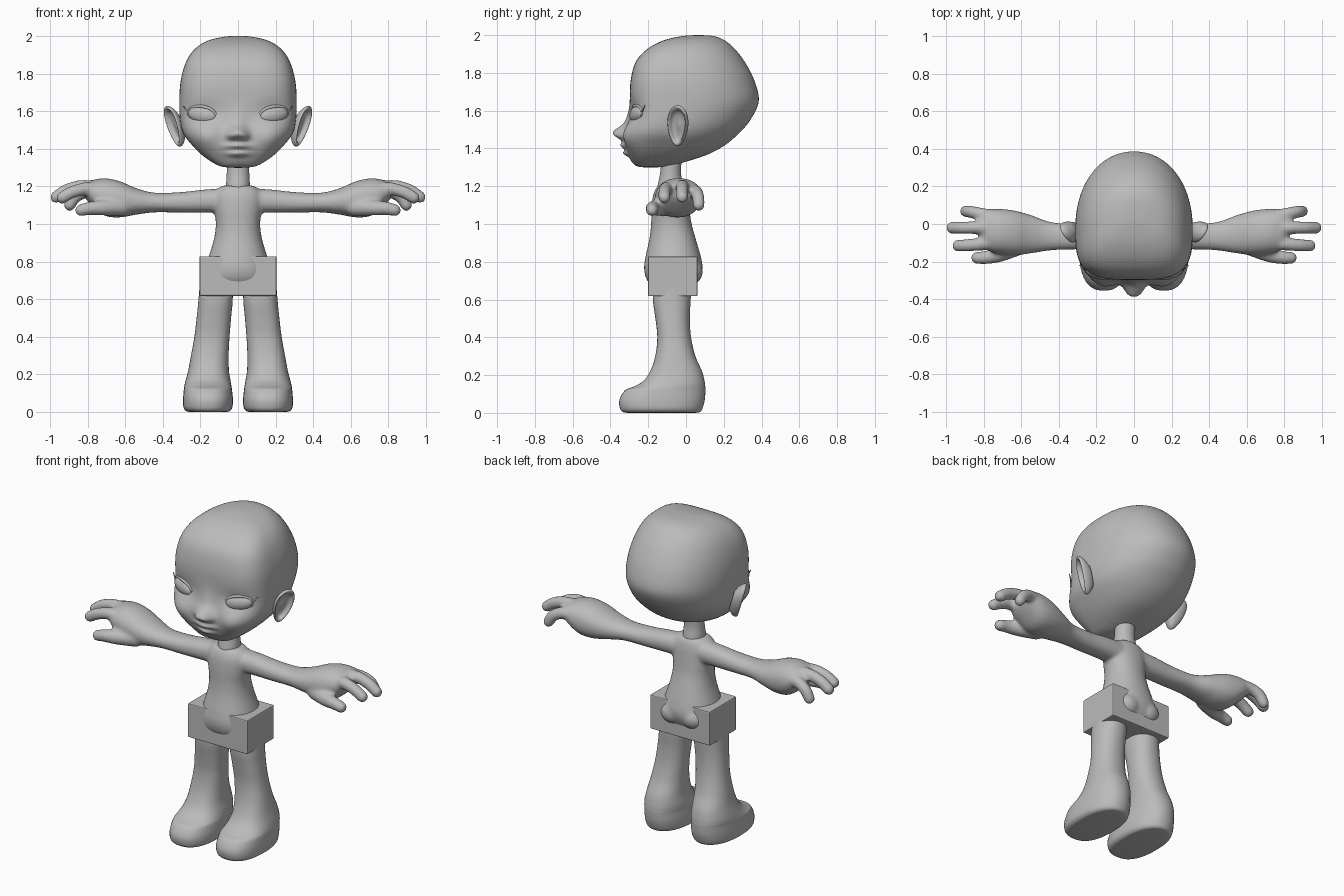
import bpy, bmesh, math
from mathutils import Vector, Matrix

cube = bpy.data.objects.get("Cube")
if cube:
    bpy.data.objects.remove(cube, do_unlink=True)

grey = bpy.data.materials.new("plain_grey")
grey.use_nodes = True
grey.diffuse_color = (0.5, 0.5, 0.5, 1)
grey.node_tree.nodes["Principled BSDF"].inputs["Base Color"].default_value = (0.5, 0.5, 0.5, 1)


def spline(points, steps):
    """Smooth path through points of any dimension."""
    pts = [Vector(p) for p in points]
    pts = [pts[0] * 2 - pts[1]] + pts + [pts[-1] * 2 - pts[-2]]
    out = []
    for a, b, c, d in zip(pts, pts[1:], pts[2:], pts[3:]):
        for i in range(steps):
            t = i / steps
            out.append((b * 2 + (c - a) * t + (a * 2 - b * 5 + c * 4 - d) * t ** 2
                        + (b * 3 - a - c * 3 + d) * t ** 3) / 2)
    return out + [pts[-2]]


def skin(bm, rings):
    """Join rings of points into a closed tube."""
    rows = [[bm.verts.new(p) for p in ring] for ring in rings]
    n = len(rows[0])
    for a, b in zip(rows, rows[1:]):
        for i in range(n):
            j = (i + 1) % n
            bm.faces.new((a[i], a[j], b[j], b[i]))
    bm.faces.new(rows[0])
    bm.faces.new(rows[-1])


def loft(bm, stations, place, steps=6, sides=40, front=2.2, back=2.2, split=0.5):
    """Rounded sections; each station is level, a-range, b-range."""
    rings = []
    for level, a0, a1, b0, b1 in spline(stations, steps):
        ring, mid = [], b0 + split * (b1 - b0)
        for i in range(sides):
            t = math.tau * (i + 0.5) / sides
            c, s = math.cos(t), math.sin(t)
            n = front if s < 0 else back
            r = (abs(c) ** n + abs(s) ** n) ** (-1 / n)
            depth = (mid - b0) if s < 0 else (b1 - mid)
            ring.append(place(level, (a0 + a1) / 2 + r * c * (a1 - a0) / 2, mid + r * s * depth))
        rings.append(ring)
    skin(bm, rings)


def upright(level, a, b):
    return Vector((a, b, level))


def ball(bm, centre, radii, turn=Matrix(), sides=16):
    m = Matrix.Translation(centre) @ turn @ Matrix.Diagonal((*radii, 1))
    bmesh.ops.create_uvsphere(bm, u_segments=sides, v_segments=sides // 2, radius=1, matrix=m)


def bake(obj):
    """Replace an object by its finished mesh."""
    graph = bpy.context.evaluated_depsgraph_get()
    mesh = bpy.data.meshes.new_from_object(obj.evaluated_get(graph))
    name = obj.name
    bpy.data.objects.remove(obj, do_unlink=True)
    done = bpy.data.objects.new(name, mesh)
    bpy.context.collection.objects.link(done)
    mesh.materials.clear()
    mesh.materials.append(grey)
    return done


def finish(name, bm, mirror=False, smooth=True, modifiers=()):
    bmesh.ops.recalc_face_normals(bm, faces=bm.faces[:])
    mesh = bpy.data.meshes.new(name)
    bm.to_mesh(mesh)
    bm.free()
    obj = bpy.data.objects.new(name, mesh)
    bpy.context.collection.objects.link(obj)
    if mirror:
        obj.modifiers.new("Mirror", "MIRROR").use_mirror_merge = False
    for kind, settings in modifiers:
        mod = obj.modifiers.new(kind.title(), kind)
        for key, value in settings.items():
            setattr(mod, key, value)
    obj = bake(obj)
    for p in obj.data.polygons:
        p.use_smooth = smooth
    return obj


def centred(rows):
    return [(z, -w, w, f, b) for z, w, f, b in rows]


# Head: level, half width, front, back
bm = bmesh.new()
loft(bm, centred([
    (2.0, .004, .06, .07), (1.996, .07, -.01, .14), (1.975, .16, -.11, .2),
    (1.93, .23, -.2, .255), (1.86, .277, -.265, .31), (1.76, .305, -.293, .362),
    (1.65, .312, -.298, .385), (1.55, .308, -.303, .34), (1.48, .29, -.306, .28),
    (1.42, .245, -.304, .21), (1.37, .195, -.295, .12), (1.33, .14, -.275, 0),
    (1.305, .085, -.25, -.1), (1.298, .004, -.19, -.18)]),
    upright, steps=9, sides=150, front=3.4, back=2.1, split=.4)
# Face relief: x, z, spread x, spread z, height
relief = {
    "nose": (0, 1.482, .036, .028, .072), "bridge": (0, 1.54, .03, .04, .014),
    "nostril": (.036, 1.468, .016, .014, .018), "muzzle": (0, 1.4, .075, .04, .014),
    "upper_lip": (0, 1.415, .042, .012, .026), "lower_lip": (0, 1.374, .036, .012, .024),
    "cheek": (.175, 1.465, .065, .055, .036), "chin": (0, 1.325, .06, .02, .01),
    "socket": (.19, 1.59, .075, .04, -.02)}
for v in bm.verts:
    if v.co.y < -.08:
        x, z = abs(v.co.x), v.co.z
        v.co.y -= sum(h * math.exp(-((x - cx) / sx) ** 2 / 2 - ((z - cz) / sz) ** 2 / 2)
                      for cx, cz, sx, sz, h in relief.values())
finish("head", bm)

# Eyes, tilted to follow the face
eye_turn = Matrix.Rotation(math.radians(19), 4, "Z") @ Matrix.Rotation(math.radians(-9), 4, "Y")
eye_centre = Vector((.19, -.258, 1.58))
bm = bmesh.new()
ball(bm, eye_centre, (.08, .034, .045), eye_turn, 32)
finish("eyes", bm, mirror=True)

# Eyelids: a rim thick above and thin below, with a flick at the outer corner
rim = [(.115, .004, .03, .002)]
for i in range(33):
    a = math.tau * i / 32
    rim.append((.08 * math.cos(a), -.014 + .012 * abs(math.cos(a)), .045 * math.sin(a),
                .0055 + .0035 * math.sin(a)))
bm = bmesh.new()
rings = []
for i, (x, y, z, r) in enumerate(rim):
    ahead, behind = rim[min(i + 1, len(rim) - 1)], rim[max(i - 1, 0)]
    along = Vector((ahead[0] - behind[0], 0, ahead[2] - behind[2])).normalized()
    out = Vector((along.z, 0, -along.x))
    rings.append([eye_centre + eye_turn @ (Vector((x, y, z)) + r * (
        out * math.cos(t) + Vector((0, math.sin(t), 0))))
        for t in (math.tau * k / 8 for k in range(8))])
skin(bm, rings)
finish("eyelids", bm, mirror=True)

# Ears: a dished paddle swept from back to bowl
bm = bmesh.new()
across, normal = Vector((.5, .86, 0)), Vector((.84, -.54, 0))
rings = []
for size, depth in spline([(.55, -.04), (.85, -.018), (1, .004), (.95, .018), (.82, .014),
                           (.68, -.004), (.4, -.01), (.02, -.006)], 4):
    ring = []
    for k in range(36):
        a = math.tau * k / 36
        u = .058 * math.cos(a) * (1 + .2 * math.sin(a)) * size
        h = .108 * math.sin(a) * size
        ring.append(Vector((.335 + .3 * h, -.04, 1.52 + h)) + across * u + normal * depth)
    rings.append(ring)
skin(bm, rings)
finish("ears", bm, mirror=True)

# Neck
bm = bmesh.new()
loft(bm, centred([(1.17, .066, -.152, -.015), (1.205, .064, -.15, -.016),
                  (1.27, .06, -.137, -.026), (1.36, .06, -.132, -.022)]), upright, front=2, back=2)
finish("neck", bm)

# Torso, arms and hands, blended into one skin
bm = bmesh.new()
loft(bm, centred([
    (1.208, .05, -.13, -.03), (1.195, .1, -.155, -.008), (1.15, .13, -.175, .008),
    (1.08, .127, -.183, .018), (1.0, .118, -.185, .03), (.92, .128, -.194, .052),
    (.83, .155, -.214, .078), (.77, .175, -.222, .088), (.72, .18, -.214, .075),
    (.68, .165, -.19, .05), (.64, .1, -.14, 0)]), upright)
fingers = {
    "rear": [(.7, .03, 1.16, .04), (.8, .05, 1.172, .035), (.865, .064, 1.145, .034), (.895, .068, 1.1, .032)],
    "middle": [(.7, -.03, 1.18, .04), (.82, -.02, 1.2, .036), (.91, -.02, 1.18, .034), (.967, -.02, 1.143, .033)],
    "front": [(.7, -.09, 1.17, .04), (.8, -.105, 1.187, .036), (.88, -.113, 1.17, .034), (.935, -.115, 1.14, .033)],
    "thumb": [(.62, -.12, 1.09, .05), (.72, -.163, 1.086, .042), (.79, -.178, 1.083, .036), (.835, -.18, 1.073, .033)]}
for side in (1, -1):
    loft(bm, [
        (.06, -.14, 0, 1.06, 1.19), (.18, -.135, 0, 1.06, 1.183), (.3, -.135, 0, 1.06, 1.17),
        (.44, -.14, .01, 1.062, 1.166), (.54, -.155, .045, 1.05, 1.19),
        (.63, -.165, .07, 1.035, 1.228), (.71, -.16, .08, 1.045, 1.243),
        (.78, -.14, .076, 1.1, 1.232), (.815, -.1, .05, 1.14, 1.215)],
        lambda level, a, b: Vector((side * level, a, b)))
    for path in fingers.values():
        for x, y, z, r in spline(path, 6):
            ball(bm, (side * x, y, z), (r, r, r))
    ball(bm, (side * .07, 0, .745), (.085, .09, .075), sides=24)
finish("torso_and_arms", bm, modifiers=[
    ("REMESH", {"mode": "VOXEL", "voxel_size": .01}),
    ("SMOOTH", {"factor": .5, "iterations": 8})])

# Legs and feet
bm = bmesh.new()
loft(bm, [
    (.72, .03, .2, -.17, .03), (.6, .028, .21, -.175, .025), (.5, .037, .22, -.162, .02),
    (.4, .045, .232, -.152, .027), (.3, .05, .25, -.163, .05), (.22, .048, .265, -.19, .085),
    (.17, .04, .278, -.225, .098), (.14, .035, .285, -.275, .102), (.12, .032, .288, -.322, .103),
    (.07, .027, .292, -.352, .1), (.025, .03, .29, -.35, .088), (.005, .045, .275, -.335, .075),
    (0, .07, .25, -.31, .05)], upright, sides=48, front=2.5, back=2.2, split=.5)
finish("legs", bm, mirror=True)

# Box around the hips
bm = bmesh.new()
bmesh.ops.create_cube(bm, size=1, matrix=Matrix.Translation((0, -.07, .723))
                      @ Matrix.Diagonal((.41, .262, .21, 1)))
finish("hip_box", bm, smooth=False, modifiers=[("BEVEL", {"width": .006, "segments": 2})])
